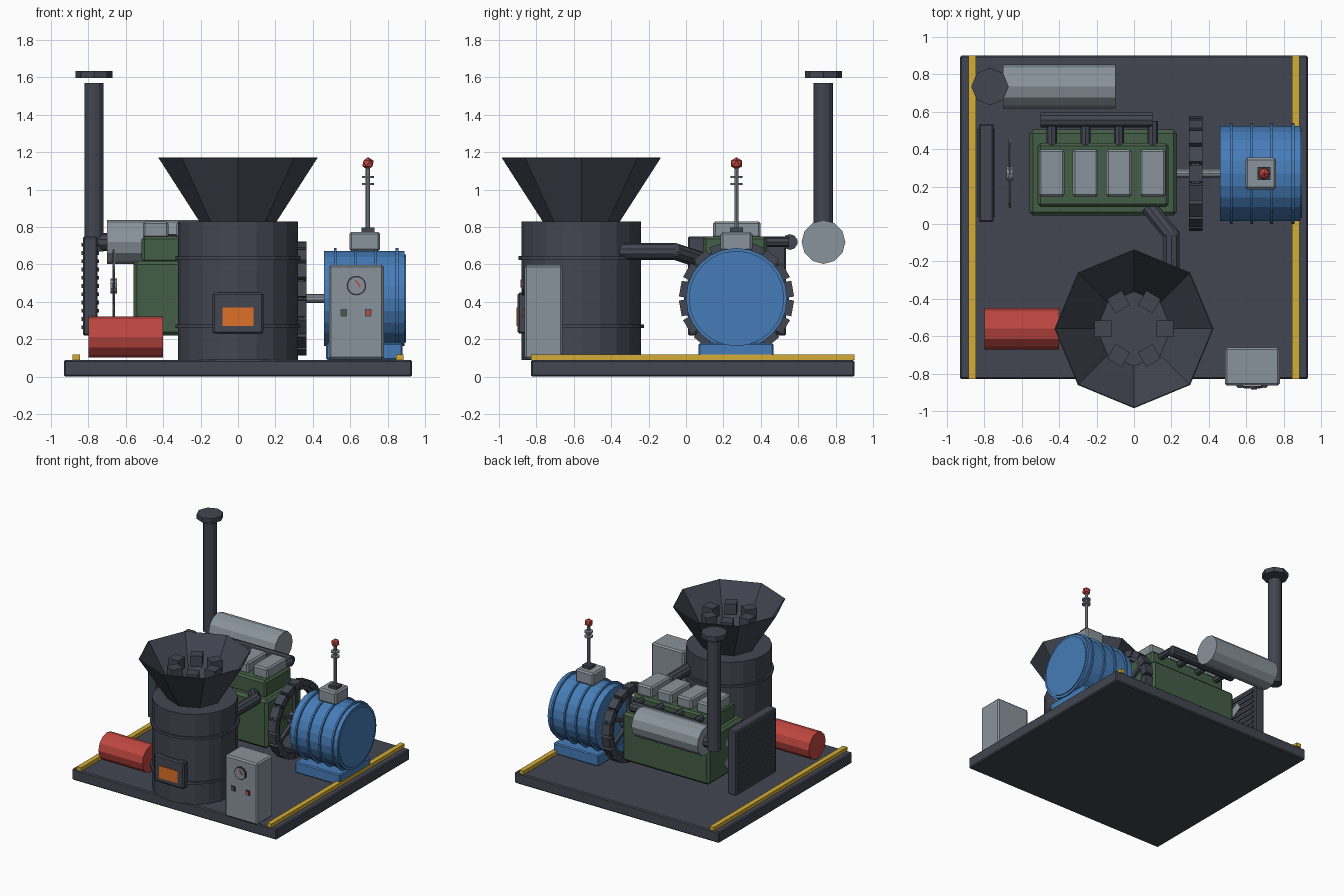
import bpy, bmesh, math
from mathutils import Vector, Matrix

if "Cube" in bpy.data.objects:
    bpy.data.objects.remove(bpy.data.objects["Cube"], do_unlink=True)


def make_material(name, rgb):
    # 8-bit display colour to linear
    lin = [((c / 255 + 0.055) / 1.055) ** 2.4 for c in rgb] + [1]
    m = bpy.data.materials.new(name)
    m.use_nodes = True
    m.diffuse_color = lin
    m.node_tree.nodes["Principled BSDF"].inputs["Base Color"].default_value = lin
    return m


STEEL = make_material("dark steel", (66, 70, 81))
GREY = make_material("light grey", (138, 148, 156))
GREEN = make_material("engine green", (68, 94, 70))
BLUE = make_material("generator blue", (70, 124, 184))
RED = make_material("red paint", (190, 70, 64))
YELLOW = make_material("safety yellow", (212, 172, 54))
ORANGE = make_material("fire orange", (222, 112, 40))


def finish(name, bm, mat, bevel=0):
    mesh = bpy.data.meshes.new(name)
    bmesh.ops.recalc_face_normals(bm, faces=bm.faces)
    bm.to_mesh(mesh)
    bm.free()
    mesh.materials.append(mat)
    ob = bpy.data.objects.new(name, mesh)
    bpy.context.scene.collection.objects.link(ob)
    if bevel:
        mod = ob.modifiers.new("Bevel", "BEVEL")
        mod.width = bevel
        mod.segments = 1
    return ob


def box(name, centre, size, mat, bevel=0, rot=Matrix()):
    bm = bmesh.new()
    m = Matrix.Translation(centre) @ rot @ Matrix.Diagonal((*size, 1))
    bmesh.ops.create_cube(bm, size=1, matrix=m)
    return finish(name, bm, mat, bevel)


def rod(name, start, end, r, mat, sides=12, r2=None, caps=True, turn=0):
    # cylinder or cone between two points
    a, b = Vector(start), Vector(end)
    d = b - a
    m = Matrix.Translation((a + b) / 2) @ d.to_track_quat("Z", "Y").to_matrix().to_4x4()
    m = m @ Matrix.Rotation(turn, 4, "Z")
    bm = bmesh.new()
    bmesh.ops.create_cone(bm, cap_ends=caps, segments=sides, radius1=r,
                          radius2=r if r2 is None else r2, depth=d.length, matrix=m)
    return finish(name, bm, mat)


def ball(name, centre, r, mat, detail=1):
    bm = bmesh.new()
    bmesh.ops.create_icosphere(bm, subdivisions=detail, radius=r,
                               matrix=Matrix.Translation(centre))
    return finish(name, bm, mat)


# Skid base with side rails
box("base_plate", (0, 0.035, 0.045), (1.86, 1.73, 0.09), STEEL, 0.008)
for side, x in (("left", 0.865), ("right", -0.865)):
    box(side + "_rail", (x, 0.035, 0.105), (0.04, 1.73, 0.03), YELLOW)

# Reactor drum, bands and hopper
DY = -0.56
rod("reactor_drum", (0, DY, 0.09), (0, DY, 0.83), 0.32, STEEL, 20)
for z in (0.27, 0.635):
    rod("drum_band", (0, DY, z - 0.01), (0, DY, z + 0.01), 0.335, STEEL, 20)
hopper = rod("hopper", (0, DY, 0.82), (0, DY, 1.17), 0.2, STEEL, 8, 0.425, caps=False)
thick = hopper.modifiers.new("Wall", "SOLIDIFY")
thick.thickness = 0.006
for i in range(6):
    spin = Matrix.Rotation(i * math.pi / 3, 4, "Z")
    box("fuel_chunk", Vector((0, DY, 1.06)) + spin @ Vector((0.165, 0, 0)),
        (0.09, 0.09, 0.09), STEEL, 0, spin)

# Fire door
box("fire_door", (0, -0.87, 0.34), (0.27, 0.06, 0.22), STEEL, 0.01)
box("fire_window", (0, -0.902, 0.32), (0.165, 0.008, 0.1), ORANGE)

# Gas pipe from drum to engine
bend = (0.2, -0.06, 0.67)
rod("gas_pipe", (0.2, -0.36, 0.67), bend, 0.045, STEEL, 10)
rod("gas_pipe_end", bend, (0.08, 0.09, 0.62), 0.045, STEEL, 10)
ball("gas_pipe_elbow", bend, 0.046, STEEL, 2)

# Fuel tank
rod("fuel_tank", (-0.8, DY, 0.212), (-0.4, DY, 0.212), 0.11, RED, 12)

# Engine block, head, covers and manifold
box("engine_block", (-0.165, 0.275, 0.42), (0.79, 0.46, 0.4), GREEN, 0.02)
box("engine_head", (-0.165, 0.262, 0.68), (0.7, 0.34, 0.14), GREEN, 0.015)
for i in range(4):
    x = -0.44 + i * 0.18
    box("valve_cover", (x, 0.272, 0.785), (0.137, 0.255, 0.09), GREY, 0.012)
    rod("exhaust_stub", (x, 0.4, 0.72), (x, 0.55, 0.72), 0.027, STEEL, 8)
rod("exhaust_manifold", (-0.5, 0.555, 0.72), (0.1, 0.555, 0.72), 0.042, STEEL, 10)

# Muffler and exhaust stack
SX, SY = -0.77, 0.735
rod("muffler", (-0.7, SY, 0.72), (-0.1, SY, 0.72), 0.117, GREY, 12)
rod("muffler_outlet", (SX, SY, 0.72), (-0.69, SY, 0.72), 0.048, STEEL, 10)
rod("exhaust_stack", (SX, SY, 0.67), (SX, SY, 1.57), 0.052, STEEL, 12)
rod("rain_cap", (SX, SY, 1.597), (SX, SY, 1.635), 0.1, STEEL, 8)

# Radiator with louvres on both faces
box("radiator", (-0.79, 0.272, 0.485), (0.08, 0.525, 0.53), STEEL, 0.008)
for i in range(11):
    box("louvre", (-0.79, 0.272, 0.265 + i * 0.044), (0.096, 0.47, 0.02), STEEL)

# Cooling fan
FAN = Vector((-0.665, 0.27, 0.485))
rod("fan_hub", FAN - Vector((0.018, 0, 0)), FAN + Vector((0.018, 0, 0)), 0.04, GREY, 10)
for i in range(6):
    spin = Matrix.Rotation(i * math.pi / 3, 4, "X")
    box("fan_blade", FAN + spin @ Vector((0, 0, 0.11)), (0.006, 0.06, 0.17), GREY, 0,
        spin @ Matrix.Rotation(0.12, 4, "Z"))

# Flywheel: rim, blocks, spokes and shaft
AXLE = Vector((0.33, 0.27, 0.418))
X = Vector((1, 0, 0))
rim = rod("flywheel_rim", AXLE - X * 0.022, AXLE + X * 0.022, 0.28, STEEL, 24, caps=False)
wall = rim.modifiers.new("Wall", "SOLIDIFY")
wall.thickness = 0.05
wall.offset = -1
for i in range(18):
    spin = Matrix.Rotation(i * math.tau / 18, 4, "X")
    box("flywheel_block", AXLE + spin @ Vector((0, 0, 0.28)), (0.07, 0.085, 0.05), STEEL, 0, spin)
for i in range(6):
    spin = Matrix.Rotation(i * math.pi / 3, 4, "X")
    box("flywheel_spoke", AXLE + spin @ Vector((0, 0, 0.13)), (0.025, 0.03, 0.24), STEEL, 0, spin)
rod("flywheel_hub", AXLE - X * 0.035, AXLE + X * 0.035, 0.06, STEEL, 12)
rod("drive_shaft", AXLE - X * 0.11, AXLE + X * 0.14, 0.024, GREY, 10)

# Generator
rod("generator_body", AXLE + X * 0.13, AXLE + X * 0.56, 0.255, BLUE, 24)
for x in (0.52, 0.63, 0.735, 0.85):
    c = Vector((x, AXLE.y, AXLE.z))
    rod("generator_band", c - X * 0.007, c + X * 0.007, 0.27, BLUE, 24)
rod("generator_end_cap", AXLE + X * 0.55, AXLE + X * 0.567, 0.235, BLUE, 24)
box("generator_foot", (0.675, 0.268, 0.135), (0.41, 0.4, 0.09), BLUE, 0.008)

# Terminal box and warning beacon
BX, BY = 0.695, 0.27
box("terminal_box", (0.678, BY, 0.722), (0.165, 0.17, 0.105), GREY, 0.012)
box("beacon_base", (BX, BY, 0.785), (0.07, 0.07, 0.025), STEEL)
rod("beacon_pole", (BX, BY, 0.79), (BX, BY, 1.12), 0.012, GREY, 8)
for z in (1.03, 1.068):
    rod("beacon_collar", (BX, BY, z - 0.006), (BX, BY, z + 0.006), 0.033, GREY, 10)
ball("beacon_lamp", (BX, BY, 1.14), 0.034, RED)

# Control cabinet with gauge and buttons
CX, FACE = 0.633, -0.865
box("control_cabinet", (CX, -0.762, 0.345), (0.295, 0.205, 0.505), GREY, 0.012)
for name, r, depth, mat in (("gauge_rim", 0.052, 0.012, STEEL), ("gauge_face", 0.044, 0.015, GREY)):
    rod(name, (CX, FACE, 0.487), (CX, FACE - depth, 0.487), r, mat, 20)
box("gauge_needle", (CX + 0.008, FACE - 0.017, 0.498), (0.008, 0.005, 0.045), RED, 0,
    Matrix.Rotation(-0.6, 4, "Y"))
for name, x, mat in (("start_button", 0.565, GREEN), ("stop_button", 0.697, RED)):
    box(name + "_frame", (x, FACE - 0.002, 0.341), (0.034, 0.01, 0.04), STEEL)
    box(name, (x, FACE - 0.006, 0.341), (0.024, 0.01, 0.03), mat)
